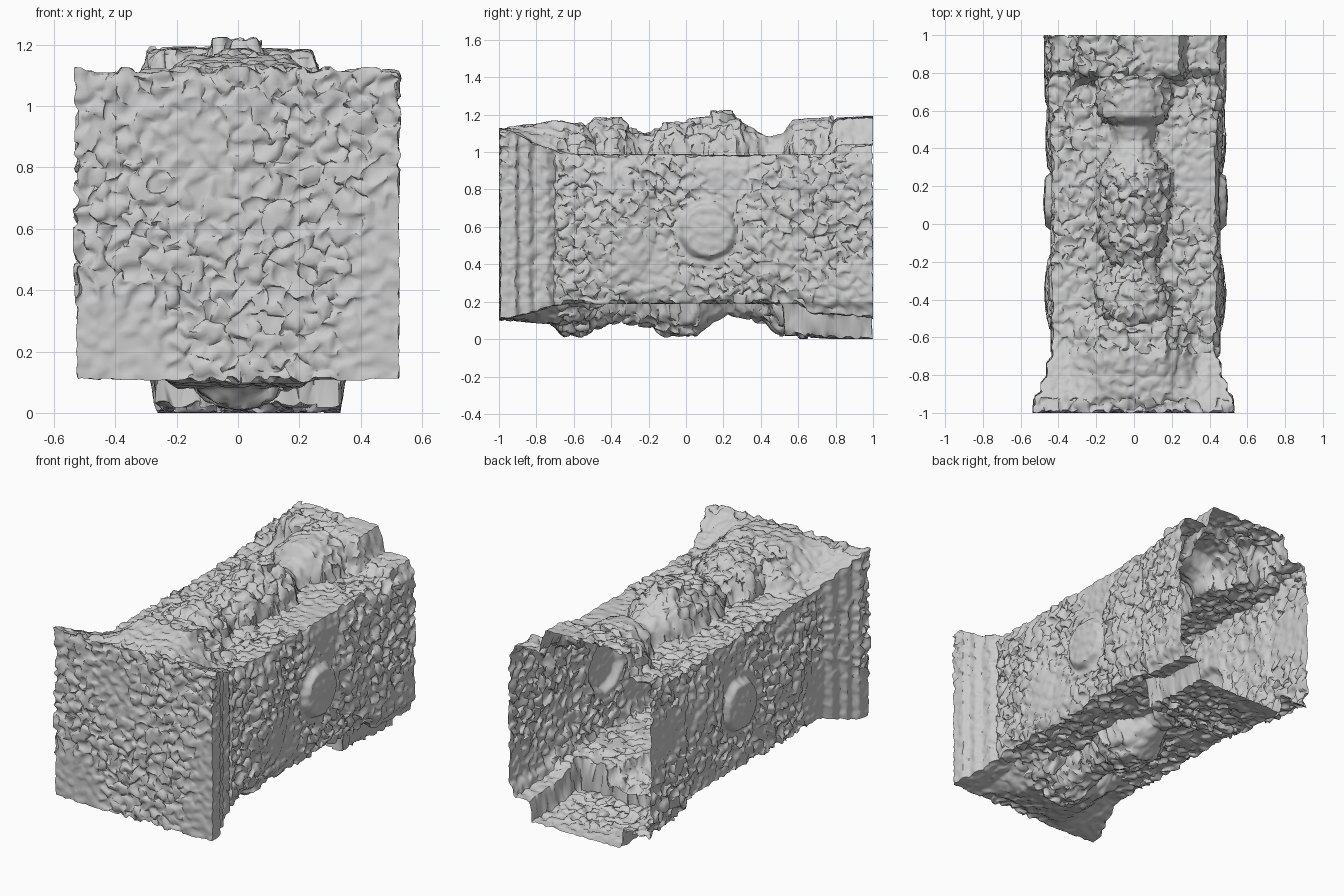
import bpy, math
from mathutils import Vector, noise

if "Cube" in bpy.data.objects:
    bpy.data.objects.remove(bpy.data.objects["Cube"])


def curve(points, y):
    """Linear profile lookup: value at y along a list of (y, value)."""
    for (a, va), (b, vb) in zip(points, points[1:]):
        if y <= b:
            return va + (vb - va) * max(0.0, (y - a) / (b - a))
    return points[-1][1]


# Outline of the square pedestal along its length (lying along y)
HALF_W = [(-1, .525), (-.91, .52), (-.89, .49), (-.84, .49), (-.81, .46), (-.74, .46),
          (-.70, .43), (.55, .43), (.62, .44), (1, .445)]
TOP_Z = [(-1, 1.12), (-.92, 1.10), (-.80, 1.04), (-.62, .98), (.76, .98), (.82, 1.03), (1, 1.04)]
BOT_Z = [(-1, .11), (-.92, .12), (-.80, .15), (-.65, .20), (.60, .20), (.68, .14), (1, .12)]
# Turned baluster radii on top and bottom faces
TOP_R = [(-.56, .12), (-.51, .17), (-.48, .20), (-.34, .20), (-.30, .15), (-.22, .11), (-.15, .14),
         (-.11, .17), (.10, .20), (.28, .20), (.32, .16), (.44, .10), (.52, .12),
         (.57, .19), (.66, .20), (.78, .20), (.80, .0)]
BOT_R = [(-.80, .0), (-.70, .13), (-.66, .18), (-.53, .18), (-.48, .14), (-.36, .11), (-.18, .13),
         (-.11, .18), (.06, .18), (.12, .13), (.22, .07), (.34, .09), (.44, .12), (.52, .18), (.56, .0)]


def block(x, y, x0, x1, y0, y1, h, slope=.04):
    """Raised slab with sloped edges."""
    d = min(x - x0, x1 - x, y - y0, y1 - y)
    return h * max(0.0, min(1.0, d / slope))


def round_relief(x, y, r):
    return math.sqrt(r * r - x * x) if abs(x) < r else 0.0


def top_relief(x, y):
    h = round_relief(x, y, curve(TOP_R, y)) if y > -.56 else 0.0
    mound = curve([(-.97, 0), (-.85, .08), (-.7, .16), (-.56, .17), (-.5, .1), (-.46, 0)], y)
    h = max(h, mound * max(0, min(1, (.34 - abs(x)) / .18)))
    h = max(h, block(x, y, -.33, .29, .74, 1.2, .145, .05))
    return max(h, block(x, y, -.11, .10, .11, .28, .235, .03))


def bottom_relief(x, y):
    h = round_relief(x, y, curve(BOT_R, y))
    mound = curve([(-.97, 0), (-.8, .06), (-.68, .11), (-.52, .1), (-.44, 0)], y)
    h = max(h, mound * max(0, min(1, (.32 - abs(x)) / .12)))
    return max(h, block(x, y, -.28, .35, .52, .66, .17, .02),
               block(x, y, -.28, .35, .62, 1.2, .12, .02))


def side_relief(z, y):
    # domed central medallion, flanking ornaments and end band
    d = math.hypot(y - .12, z - .58)
    h = .04 * max(0, min(1, (.16 - d) / .03)) + .01 * max(0, 1 - d / .1)
    for yc in (-.36, .45):
        h = max(h, .035 * max(0, 1 - math.hypot((y - yc) / .2, (z - .6) / .32)) ** .5)
    return max(h, block(z, y, .16, 1.0, .62, 1.2, .02, .03))


def rough(p):
    """Chiselled plateau-and-pit texture, shared by all parts so seams meet."""
    patch = max(0, min(1, .75 + 1.8 * noise.noise(p * 2.3 + Vector((5, 2, 9)))))
    if abs(p.x) > .42 and math.hypot(p.y - .12, p.z - .58) < .19:
        patch = 0  # smoother medallion
    if -.93 < p.y < -.68:
        patch *= .3  # smoother mouldings
    amp = .003 + .010 * patch
    n = noise.noise_vector(p * 25)
    step = Vector([max(-1, min(.7, 3.5 * c)) * amp for c in n])
    q = p + step
    return Vector((q.x, max(-1, min(1, q.y)), max(0, q.z)))


def grid(name, nu, nv, fn):
    """Grid surface from fn(u, v), both running 0..1."""
    verts = [rough(Vector(fn(i / nu, j / nv))) for j in range(nv + 1) for i in range(nu + 1)]
    w = nu + 1
    faces = [(j * w + i, j * w + i + 1, (j + 1) * w + i + 1, (j + 1) * w + i)
             for j in range(nv) for i in range(nu)]
    me = bpy.data.meshes.new(name)
    me.from_pydata(verts, [], faces)
    me.update()
    ob = bpy.data.objects.new(name, me)
    bpy.context.collection.objects.link(ob)
    bpy.context.view_layer.objects.active = ob
    ob.select_set(True)
    bpy.ops.object.shade_smooth_by_angle(angle=math.radians(50))
    ob.select_set(False)
    return ob


def along(v):
    return -.992 + 1.992 * v


def top_face(u, v):
    y = along(v)
    x = (2 * u - 1) * curve(HALF_W, y)
    return x, y, curve(TOP_Z, y) + top_relief(x, y)


def bottom_face(u, v):
    y = along(v)
    x = (1 - 2 * u) * curve(HALF_W, y)
    return x, y, curve(BOT_Z, y) - bottom_relief(x, y)


def side_face(sign):
    def fn(u, v):
        y = along(v)
        t = 1 - u if sign > 0 else u
        z0, z1 = curve(BOT_Z, y), curve(TOP_Z, y)
        z = z0 + (z1 - z0) * t
        fade = min(1, 12 * t, 12 * (1 - t))
        bulge = side_relief(z, y)
        if sign > 0 and y > -.7:  # the right face stands slightly prouder
            bulge += .018
        return sign * (curve(HALF_W, y) + bulge * fade), y, z
    return fn


def end_face(u, v):
    # square foot of the pedestal, closing the front
    return (2 * u - 1) * .525, -.992, .11 + v * 1.01


# Four carved faces of the hollow pedestal; the back end stays open
grid("top_carved_face", 100, 200, top_face)
grid("bottom_carved_face", 100, 200, bottom_face)
for name, sign in (("right_carved_face", 1), ("left_carved_face", -1)):
    ob = grid(name, 90, 200, side_face(sign))
    if ob.data.polygons[45].normal.x * sign < 0:
        ob.data.flip_normals()
grid("square_foot", 110, 110, end_face)
